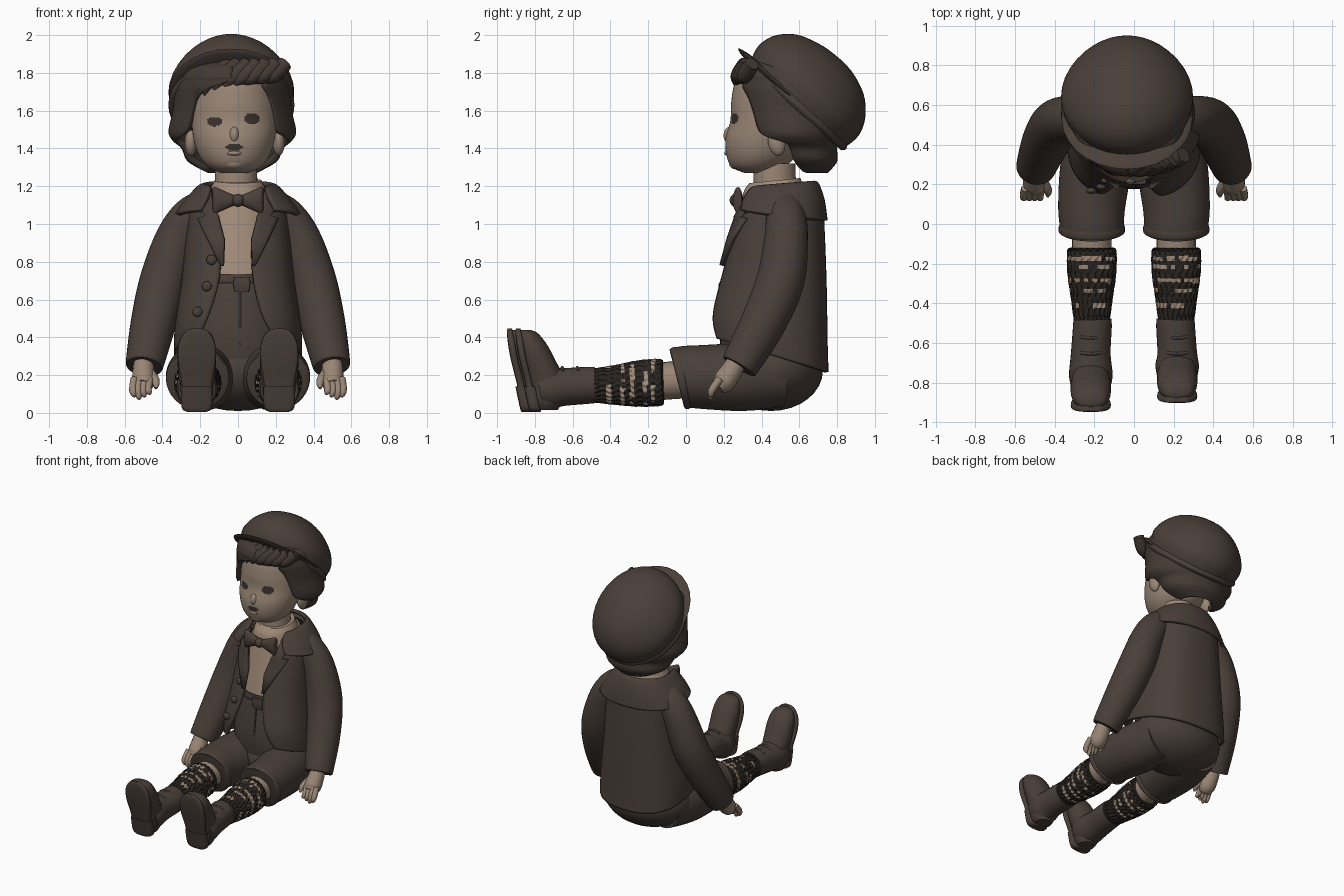
import bpy, bmesh, math, random
from mathutils import Vector, Euler, Matrix

random.seed(4)
if "Cube" in bpy.data.objects:
    bpy.data.objects.remove(bpy.data.objects["Cube"])


def material(name, rgb):
    m = bpy.data.materials.new(name)
    m.use_nodes = True
    m.diffuse_color = (*rgb, 1)
    m.node_tree.nodes["Principled BSDF"].inputs["Base Color"].default_value = (*rgb, 1)
    return m


CLOTH = material("brown cloth", (.068, .05, .041))
HAIR = material("dark brown hair", (.058, .042, .034))
SKIN = material("skin", (.32, .24, .18))
SHIRT = material("tan shirt", (.36, .26, .19))
SOCK = material("dark sock", (.022, .018, .015))
EYE = material("eye and mouth", (.04, .03, .026))


def finish(name, bm, mats, rule=None, solid=0, matrix=None, fix=True, angle=50):
    """Turn a bmesh into a shaded object."""
    if fix:
        bmesh.ops.recalc_face_normals(bm, faces=bm.faces)
    me = bpy.data.meshes.new(name)
    bm.to_mesh(me)
    bm.free()
    if matrix:
        me.transform(matrix)
    ob = bpy.data.objects.new(name, me)
    bpy.context.collection.objects.link(ob)
    for m in mats:
        me.materials.append(m)
    if rule:
        for p in me.polygons:
            p.material_index = int(rule(p.center))
    bpy.ops.object.select_all(action='DESELECT')
    ob.select_set(True)
    bpy.context.view_layer.objects.active = ob
    bpy.ops.object.shade_smooth_by_angle(angle=math.radians(angle))
    if solid:
        ob.modifiers.new("Thickness", 'SOLIDIFY').thickness = solid
    return ob


def smooth(keys, n):
    """Smooth interpolation through rows of numbers."""
    out = []
    for i in range(len(keys) - 1):
        a, b = keys[max(i - 1, 0)], keys[i]
        c, d = keys[i + 1], keys[min(i + 2, len(keys) - 1)]
        for k in range(n):
            t = k / n
            out.append([q + .5 * t * (r - p + t * (2*p - 5*q + 4*r - s + t * (3*(q - r) + s - p)))
                        for p, q, r, s in zip(a, b, c, d)])
    return out + [list(keys[-1])]


def skin_rings(rings, closed):
    """Join equal rings of points with quads."""
    bm = bmesh.new()
    vs = [[bm.verts.new(p) for p in r] for r in rings]
    n = len(vs[0])
    for a, b in zip(vs, vs[1:]):
        for i in range(n if closed else n - 1):
            j = (i + 1) % n
            bm.faces.new((a[i], a[j], b[j], b[i]))
    if closed:
        bm.faces.new(vs[0][::-1])
        bm.faces.new(vs[-1])
    return bm


def loft(name, keys, mats, seg=40, n=6, power=2, **kw):
    """Stack rings (x, y, z, rx, ry, tilt[, gap left, gap right]); gaps open the front."""
    rings, gap = [], len(keys[0]) > 6
    e = 2 / power
    for r in smooth(keys, n):
        x, y, z, rx, ry, tilt = r[:6]
        t0, t1 = 0, 2 * math.pi
        if gap:
            t0 = math.asin(min(1, max(0, r[7] / rx)) ** (power / 2))
            t1 -= math.asin(min(1, max(0, -r[6] / rx)) ** (power / 2))
        ring = []
        for i in range(seg):
            t = t0 + (t1 - t0) * i / (seg - 1 if gap else seg)
            s, c = math.sin(t), -math.cos(t)
            dy = ry * math.copysign(abs(c) ** e, c)
            ring.append((x + rx * math.copysign(abs(s) ** e, s), y + dy, z + tilt * dy))
        rings.append(ring)
    return finish(name, skin_rings(rings, not gap), mats, fix=not gap, **kw)


def sweep(name, keys, mats, seg=20, n=5, rib=0, ribs=22, **kw):
    """Round tube through (x, y, z, radius) keys, optionally ribbed."""
    pts = smooth(keys, n)
    rings = []
    for i, p in enumerate(pts):
        d = Vector(pts[min(i + 1, len(pts) - 1)][:3]) - Vector(pts[max(i - 1, 0)][:3])
        u = d.cross(Vector((.9, .1, .05))).normalized()
        v = d.cross(u).normalized()
        ring = []
        for k in range(seg):
            t = 2 * math.pi * k / seg
            r = p[3] + rib * math.sin(ribs * t + 1.5 * math.sin(i))
            ring.append(Vector(p[:3]) + r * (math.cos(t) * u + math.sin(t) * v))
        rings.append(ring)
    return finish(name, skin_rings(rings, True), mats, **kw)


def ball(name, loc, size, mats, rot=(0, 0, 0)):
    bm = bmesh.new()
    bmesh.ops.create_uvsphere(bm, u_segments=28, v_segments=16, radius=1)
    return finish(name, bm, mats, matrix=Matrix.LocRotScale(Vector(loc), Euler(rot), Vector(size)))


# Head with painted eyes and mouth
def face_paint(c):
    eye = min(((c.x - x) / .04) ** 2 + ((c.z - z) / h) ** 2
              for x, z, h in ((-.125, 1.542, .025), (.075, 1.558, .031)))
    mouth = ((c.x + .02) / .046) ** 2 + ((c.z - 1.405) / .018) ** 2
    return c.y < .4 and min(eye, mouth) < 1


loft("head", [(-.02, .38, 1.27, .07, .07, 0), (-.02, .38, 1.3, .135, .135, 0),
              (-.02, .40, 1.36, .185, .185, 0), (-.02, .42, 1.45, .215, .21, 0),
              (-.02, .44, 1.55, .225, .205, 0), (-.02, .47, 1.65, .225, .23, 0),
              (-.02, .5, 1.75, .21, .24, 0), (-.02, .52, 1.82, .15, .2, 0)],
     [SKIN, EYE], seg=128, n=14, rule=face_paint)
ball("nose", (-.02, .235, 1.472), (.028, .036, .045), [SKIN], (-.15, 0, 0))
ball("lips", (-.02, .225, 1.375), (.042, .022, .014), [SKIN])
ball("chin", (-.02, .262, 1.325), (.06, .035, .035), [SKIN])
for x, side in ((-.25, "right"), (.215, "left")):
    ball(side + "_ear", (x, .48, 1.43), (.032, .045, .07), [SKIN], (.2, 0, 0))
sweep("neck", [(-.01, .48, 1.12, .125), (-.01, .47, 1.2, .115), (-.01, .47, 1.32, .11)], [SKIN])

# Hair with an open face, and a swept fringe
X = -.03
loft("hair", [(X, .64, 1.27, .13, .11, 0, -.13, .13), (X, .63, 1.33, .235, .17, 0, -.222, .222),
              (X, .59, 1.4, .27, .21, 0, -.265, .265), (X, .57, 1.44, .315, .24, 0, -.3, .3),
              (X, .56, 1.49, .338, .25, 0, -.245, .245), (X, .55, 1.6, .315, .27, 0, -.215, .215),
              (X, .55, 1.67, .31, .285, 0, -.19, .195), (X, .54, 1.72, .3, .29, 0, -.12, .17),
              (X, .53, 1.76, .285, .285, 0, -.01, .15), (X, .53, 1.79, .28, .285, 0, 0, 0),
              (X, .54, 1.84, .25, .26, 0, 0, 0), (X, .56, 1.9, .12, .12, 0, 0, 0)],
     [HAIR], seg=72, solid=.035)
for i in range(8):
    x = -.23 + .05 * i
    y = .285 + 1.5 * (x + .03) ** 2
    sweep(f"fringe_lock_{i + 1}", [(x + .13, y + .03, 1.85, .04), (x + .07, y - .005, 1.79, .042),
          (x + .025, y - .012, 1.73 + .006 * i, .03), (x, y - .008, 1.67 + .012 * i, .006)], [HAIR], seg=10)

# Cap: dome, rolled edge and peak share one backward tilt
tilt = Euler((math.radians(-42), 0, 0))
cap = Matrix.LocRotScale(Vector((-.035, .6, 1.63)), tilt, None)
loft("cap_dome", [(0, -.01, -.02, .31, .325, 0), (0, -.01, .02, .325, .345, 0), (0, -.015, .1, .33, .355, 0),
                  (0, -.02, .19, .28, .32, 0), (0, -.02, .27, .19, .235, 0), (0, -.01, .315, .09, .11, 0),
                  (0, 0, .325, .01, .01, 0)], [CLOTH], matrix=cap)
loft("cap_band", [(0, -.01, -.03, .32, .335, 0), (0, -.01, -.01, .334, .35, 0),
                  (0, -.01, .015, .325, .34, 0)], [CLOTH], matrix=cap)
ball("cap_peak", cap @ Vector((0, -.1, .005)), (.33, .34, .03), [CLOTH], tilt)

# Body: shirt above the waist, trousers below
loft("shirt_and_trousers", [(0, .45, .2, .29, .25, 0), (0, .45, .42, .29, .27, 0),
     (0, .47, .72, .255, .245, 0), (0, .49, .95, .23, .215, 0), (0, .5, 1.1, .2, .19, 0),
     (0, .49, 1.19, .15, .15, 0)], [CLOTH, SHIRT], n=12, rule=lambda c: c.z > .73)
loft("shirt_collar", [(0, .47, 1.13, .165, .175, 0), (0, .47, 1.18, .15, .16, 0),
                      (0, .47, 1.23, .125, .135, .1)], [SHIRT])

# Jacket, open down the front
jacket = [(0, .44, .31, .34, .315, -.3, -.22, .2), (0, .44, .45, .335, .31, -.25, -.16, .13),
          (0, .465, .7, .3, .28, -.1, -.1, .08), (0, .49, .95, .275, .245, 0, -.1, .08),
          (0, .51, 1.1, .25, .215, 0, -.14, .14), (0, .51, 1.2, .17, .17, 0, -.15, .15)]
loft("jacket", jacket, [CLOTH], seg=64, power=2.5, solid=.022)
loft("jacket_collar", [(0, .5, 1.05, .335, .25, -.12, -.2, .2), (0, .5, 1.13, .28, .235, -.02, -.17, .17),
     (0, .5, 1.2, .215, .205, .06, -.15, .15), (0, .5, 1.215, .18, .18, .08, -.15, .15)],
     [CLOTH], seg=56, power=2.3, solid=.025)


def front(x, z):
    """Depth of the jacket front."""
    r = min(smooth(jacket, 8), key=lambda k: abs(k[2] - k[5] * k[4] - z))
    return r[1] - r[4] * (1 - min(.95, abs(x / r[3])) ** 2.5) ** (1 / 2.5)


lapel = [(.78, .075, .09), (.92, .07, .16), (1.03, .1, .21), (1.04, .1, .17), (1.08, .125, .2), (1.17, .14, .19)]
for s, side in ((-1, "right"), (1, "left")):
    rows = [[(s * (a + (b - a) * k / 5), front(a + (b - a) * k / 5, z) - .015, z) for k in range(6)]
            for z, a, b in lapel]
    ob = finish(side + "_lapel", skin_rings(rows, False), [CLOTH], solid=.025)
    ob.modifiers["Thickness"].offset = 0
for i, (x, z) in enumerate([(-.14, .81), (-.165, .67), (-.215, .535)]):
    ball(f"jacket_button_{i + 1}", (x, front(x, z) - .008, z), (.027, .016, .027), [CLOTH])

# Waist button, waistband and trouser front seam
loft("waistband", [(0, .47, .685, .262, .25, 0), (0, .47, .7, .266, .255, 0),
                   (0, .47, .735, .26, .25, 0)], [CLOTH])
loft("waist_buckle", [(.02, .215, .64, .038, .014, 0), (.02, .213, .68, .044, .016, 0),
                      (.02, .215, .72, .04, .014, 0)], [CLOTH], power=5)
sweep("fly_seam", [(.01, .21, .66, .006), (.01, .19, .5, .006), (.01, .185, .36, .006)], [CLOTH], seg=8)

# Bow tie
for s, side in ((-1, "right"), (1, "left")):
    bow = Matrix.LocRotScale(Vector((0, .275, 1.125)), Euler((0, s * math.pi / 2, 0)), None)
    loft(side + "_bow", [(0, 0, .0, .02, .02, 0), (0, 0, .05, .04, .028, 0), (0, 0, .12, .07, .025, 0),
                         (0, .01, .135, .062, .008, 0)], [CLOTH], seg=24, matrix=bow)
ball("bow_knot", (0, .265, 1.125), (.032, .034, .035), [CLOTH])

# Seat of the trousers
ball("trouser_seat", (0, .45, .225), (.34, .275, .215), [CLOTH])

stripes = (-.175, -.215, -.285, -.335, -.41)
patches = {}


def sock_paint(c):
    for i, y in enumerate(stripes):
        if abs(c.y - y) < .011:
            key = (i, c.x > 0, round(c.x / .022), c.z > .15)
            return patches.setdefault(key, random.random() < .62)
    return False


for s, side, dy in ((-1, "right", -.01), (1, "left", .035)):
    # Arm and hand
    sweep(side + "_sleeve", [(s*.16, .53, 1.12, .07), (s*.24, .53, 1.05, .103), (s*.322, .53, .92, .116),
          (s*.393, .5, .7, .127), (s*.447, .41, .48, .12), (s*.49, .3, .28, .103),
          (s*.497, .28, .245, .096)], [CLOTH], seg=32)
    sweep(side + "_palm", [(s*.5, .28, .29, .05), (s*.5, .24, .22, .058), (s*.5, .2, .165, .06),
                           (s*.505, .17, .14, .043)], [SKIN], seg=16)
    for i in range(4):
        x = s * (.468 + .027 * i)
        tip = .075 + .012 * abs(i - 2)
        sweep(f"{side}_finger_{i + 1}", [(x, .18, .18, .021), (x + s*.008, .14, .125, .02),
              (x + s*.002, .133, tip + .01, .016), (x - s*.004, .14, tip, .006)], [SKIN], seg=10)
    sweep(side + "_thumb", [(s*.46, .22, .21, .024), (s*.435, .17, .165, .022),
                            (s*.435, .14, .13, .008)], [SKIN], seg=10)

    # Short trouser leg with a slanted cuff, knee and ribbed sock
    x = s * .213
    sweep(side + "_trouser_leg", [(s*.15, .5, .2, .17), (s*.19, .3, .19, .18), (x, .1, .19, .17),
          (x, .0, .192, .163), (x, -.04, .183, .161)], [CLOTH], seg=36)
    sweep(side + "_trouser_cuff", [(x, .0, .19, .158), (x, -.015, .187, .167), (x, -.04, .181, .166),
          (x, -.048, .179, .15)], [CLOTH], seg=36)
    sweep(side + "_knee", [(x, .05, .18, .1), (x, -.08, .172, .1), (x, -.16, .165, .1)], [SKIN])
    sweep(side + "_sock", [(x, -.12, .163, .108), (x, -.14, .162, .121), (x, -.25, .155, .119),
          (x, -.36, .148, .104), (x, -.5, .145, .085)], [SOCK, SHIRT], seg=110, n=12, rib=.005, rule=sock_paint)

    # Boot: shaft, upright foot, sole, heel and laces
    x = s * .218
    sweep(side + "_boot_shaft", [(s*.21, -.48, .148, .096), (s*.21, -.52, .146, .098), (x, -.65, .137, .1),
          (x, -.75 + dy, .13, .11), (x, -.81 + dy, .12, .1)], [CLOTH], seg=28)
    loft(side + "_boot_foot", [(x, -.775 + dy, .015, .06, .06, 0), (x, -.775 + dy, .06, .085, .085, 0),
         (x, -.775 + dy, .16, .095, .105, 0), (x, -.815 + dy, .27, .102, .093, 0),
         (x, -.85 + dy, .36, .098, .08, 0), (x, -.873 + dy, .42, .075, .055, 0),
         (x, -.885 + dy, .44, .035, .025, 0)], [CLOTH], seg=32)
    loft(side + "_sole", [(x, -.84 + dy, .01, .05, .018, 0), (x, -.845 + dy, .04, .08, .02, 0),
         (x, -.865 + dy, .15, .08, .02, 0), (x, -.897 + dy, .28, .1, .02, 0), (x, -.913 + dy, .37, .095, .02, 0),
         (x, -.922 + dy, .43, .06, .016, 0), (x, -.924 + dy, .448, .02, .01, 0)], [CLOTH], seg=32, power=4)
    loft(side + "_heel", [(x, -.832 + dy, .005, .05, .028, 0), (x, -.838 + dy, .03, .08, .032, 0),
                          (x, -.86 + dy, .14, .083, .033, 0)], [CLOTH], seg=32, power=4)
    for i, y in enumerate((-.57, -.65)):
        sweep(f"{side}_lace_{i + 1}", [(x - .05, y, .222, .008), (x, y - .005, .239, .009),
                                       (x + .05, y, .222, .008)], [CLOTH], seg=8)
